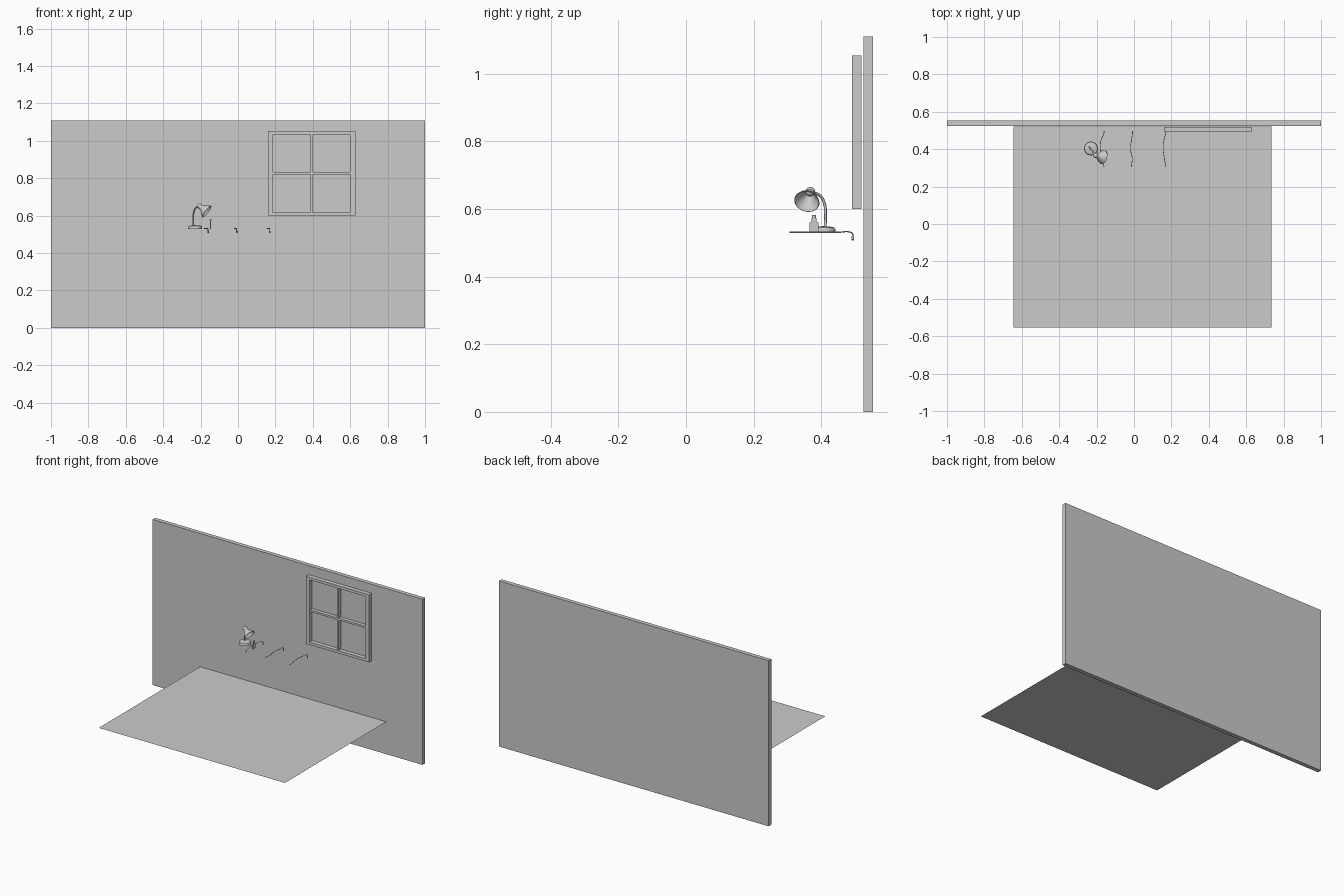
import bpy, bmesh, math
from mathutils import Vector

if "Cube" in bpy.data.objects:
    bpy.data.objects.remove(bpy.data.objects["Cube"])

grey = bpy.data.materials.new("plain_grey")
grey.diffuse_color = (0.6, 0.6, 0.6, 1)
grey.use_nodes = True
grey.node_tree.nodes["Principled BSDF"].inputs["Base Color"].default_value = grey.diffuse_color


def add(name, bm, smooth=False):
    mesh = bpy.data.meshes.new(name)
    bm.to_mesh(mesh)
    bm.free()
    mesh.materials.append(grey)
    ob = bpy.data.objects.new(name, mesh)
    bpy.context.collection.objects.link(ob)
    if smooth:
        bpy.ops.object.select_all(action='DESELECT')
        ob.select_set(True)
        bpy.context.view_layer.objects.active = ob
        bpy.ops.object.shade_smooth_by_angle(angle=math.radians(40))
    return ob


def add_box(bm, lo, hi):
    lo, hi = Vector(lo), Vector(hi)
    vs = bmesh.ops.create_cube(bm, size=1)["verts"]
    for v in vs:
        v.co = (lo + hi) / 2 + v.co * (hi - lo)


def box(name, lo, hi):
    bm = bmesh.new()
    add_box(bm, lo, hi)
    return add(name, bm)


def lathe(name, profile, origin, axis=(0, 0, 1), n=32):
    """Closed (radius, height) profile spun about an axis."""
    rot = Vector((0, 0, 1)).rotation_difference(Vector(axis).normalized())
    bm = bmesh.new()
    rings = [[bm.verts.new(Vector(origin) + rot @ Vector((
        r * math.cos(2 * math.pi * i / n), r * math.sin(2 * math.pi * i / n), h)))
        for i in range(n)] for r, h in profile]
    for a, b in zip(rings, rings[1:]):
        for i in range(n):
            j = (i + 1) % n
            bm.faces.new((a[i], a[j], b[j], b[i]))
    bmesh.ops.remove_doubles(bm, verts=bm.verts, dist=1e-5)
    bmesh.ops.recalc_face_normals(bm, faces=bm.faces)
    return add(name, bm, True)


def tube(name, points, radius):
    curve = bpy.data.curves.new(name, 'CURVE')
    curve.dimensions = '3D'
    curve.bevel_depth = radius
    curve.bevel_resolution = 2
    curve.use_fill_caps = True
    sp = curve.splines.new('BEZIER')
    sp.bezier_points.add(len(points) - 1)
    for p, co in zip(sp.bezier_points, points):
        p.co = co
        p.handle_left_type = p.handle_right_type = 'AUTO'
    curve.materials.append(grey)
    ob = bpy.data.objects.new(name, curve)
    bpy.context.collection.objects.link(ob)
    return ob


# Wall, and the table top sheet standing in front of it
box("wall", (-1, 0.525, 0), (1, 0.553, 1.11))
bm = bmesh.new()
bm.faces.new([bm.verts.new(p) for p in (
    (-0.645, -0.553, 0.22), (0.735, -0.553, 0.22), (0.735, 0.52, 0.22), (-0.645, 0.52, 0.22))])
add("table_top", bm)

# Window frame: border with a cross of glazing bars
x0, x1, z0, z1 = 0.16, 0.627, 0.60, 1.053
b, ya, yb = 0.027, 0.491, 0.519
xm, zm, m = (x0 + x1) / 2, (z0 + z1) / 2, 0.0065
bm = bmesh.new()
for xa, xb in ((x0, x0 + b), (x1 - b, x1)):
    add_box(bm, (xa, ya, z0), (xb, yb, z1))
for za, zb in ((z0, z0 + 0.018), (z1 - 0.018, z1)):
    add_box(bm, (x0 + b, ya, za), (x1 - b, yb, zb))
add_box(bm, (xm - m, ya + 0.004, z0 + 0.018), (xm + m, yb, z1 - 0.018))
add_box(bm, (x0 + b, ya + 0.004, zm - m), (x1 - b, yb, zm + m))
add("window_frame", bm)

# Desk lamp: base, bent neck, flared shade and knob
lathe("lamp_base", [(0, 0), (0.037, 0), (0.037, 0.010), (0.034, 0.015),
                    (0.020, 0.018), (0, 0.019)], (-0.23, 0.404, 0.53))
tube("lamp_neck", [(-0.238, 0.411, 0.545), (-0.239, 0.412, 0.585), (-0.237, 0.409, 0.615),
                   (-0.228, 0.396, 0.639), (-0.207, 0.370, 0.651)], 0.0042)
axis = Vector((0.78, -0.2, -0.58)).normalized()
mouth = Vector((-0.166, 0.357, 0.622))
outer = [(0.012, -0.05), (0.014, -0.036), (0.021, -0.025), (0.032, -0.013), (0.038, 0)]
inner = [(r - 0.0015, h + 0.001) for r, h in reversed(outer)]
lathe("lamp_shade", [(0, -0.05)] + outer + inner + [(0, -0.049)], mouth, axis)
lathe("lamp_knob", [(0.014 * math.sin(math.pi * i / 10), -0.014 * math.cos(math.pi * i / 10))
                    for i in range(11)], mouth - axis * 0.05, axis, 24)

# Small flat bottle beside the lamp
box("bottle_body", (-0.151, 0.365, 0.53), (-0.145, 0.391, 0.560))
box("bottle_neck", (-0.150, 0.371, 0.560), (-0.144, 0.385, 0.573))
lathe("bottle_cap", [(0, 0), (0.006, 0), (0.006, 0.009), (0, 0.009)], (-0.147, 0.378, 0.573), n=16)

# Three thin wavy cords ending in short hanging plugs
waves = {
    "left": (-0.16, (0, -0.016, -0.02, -0.011, 0)),
    "middle": (-0.008, (0, -0.005, -0.012, -0.002, -0.006)),
    "right": (0.17, (0, -0.01, -0.014, -0.008, 0)),
}
for side, (x, wave) in waves.items():
    ys = (0.486, 0.45, 0.405, 0.355, 0.306)
    pts = [(x, 0.494, 0.510), (x, 0.492, 0.526)]
    pts += [(x + w, y, 0.531) for w, y in zip(wave, ys)]
    tube(side + "_cord", pts, 0.0018)
    lathe(side + "_plug", [(0, 0), (0.004, 0.003), (0.004, 0.012), (0, 0.014)],
          (x, 0.493, 0.506), n=12)
